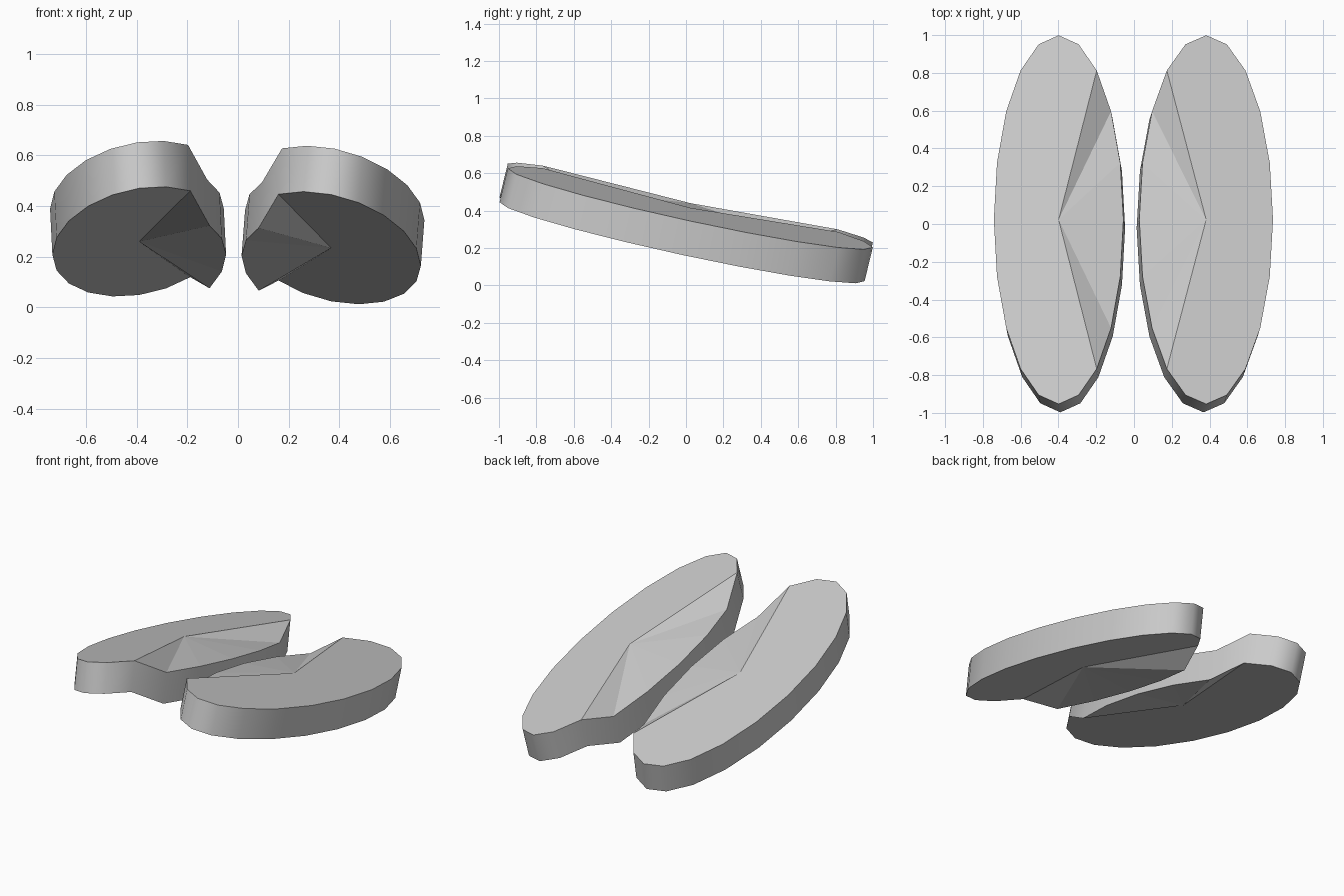
import bpy, bmesh, math

if "Cube" in bpy.data.objects:
    bpy.data.objects.remove(bpy.data.objects["Cube"])

SIDES = 20


def dented_slab(name, cx, cz, rx, slope_x, shift_x, inner):
    """Tilted elliptical slab whose inner edge (five rim points) is pushed down."""
    cy, ry, slope_y, drop = -0.021, 0.976, -0.216, 0.102
    shift = (shift_x, 0.044, 0.181)
    bm = bmesh.new()

    def layer(k):
        centre = bm.verts.new((cx + k * shift[0], cy + k * shift[1], cz + k * shift[2]))
        ring = []
        for i in range(SIDES):
            a = 2 * math.pi * i / SIDES
            dx, dy = rx * math.cos(a), ry * math.sin(a)
            z = cz + slope_x * dx + slope_y * dy
            if inner * math.cos(a) > 0.75:
                z -= drop
            ring.append(bm.verts.new((cx + dx + k * shift[0],
                                      cy + dy + k * shift[1],
                                      z + k * shift[2])))
        return centre, ring

    low_c, low = layer(0)
    top_c, top = layer(1)
    for i in range(SIDES):
        j = (i + 1) % SIDES
        bm.faces.new((low_c, low[j], low[i]))
        bm.faces.new((top_c, top[i], top[j]))
        # smooth rim between the flat faceted caps
        bm.faces.new((low[i], low[j], top[j], top[i])).smooth = True

    mesh = bpy.data.meshes.new(name)
    bm.to_mesh(mesh)
    bm.free()
    obj = bpy.data.objects.new(name, mesh)
    bpy.context.collection.objects.link(obj)
    return obj


# left and right slabs, leaning slightly differently
dented_slab("left_slab", -0.390, 0.259, 0.343, 0.15, -0.009, 1)
dented_slab("right_slab", 0.368, 0.234, 0.354, -0.20, 0.014, -1)
